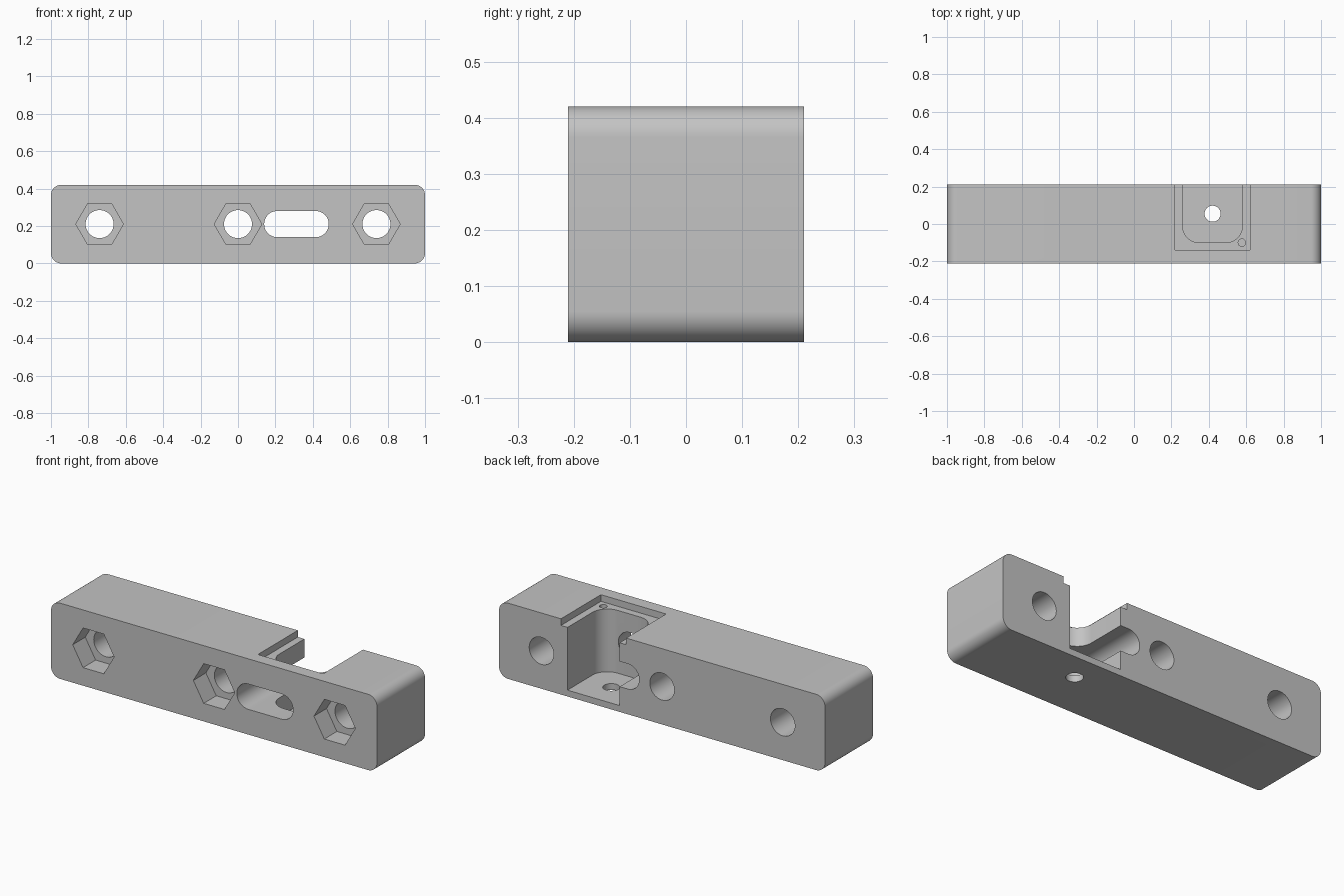
import bpy, bmesh, math
from mathutils import Matrix, Vector

cube = bpy.data.objects.get("Cube")
if cube:
    bpy.data.objects.remove(cube, do_unlink=True)

grey = bpy.data.materials.new("plain grey")
grey.use_nodes = True
colour = (0.55, 0.55, 0.55, 1)
grey.diffuse_color = colour
grey.node_tree.nodes["Principled BSDF"].inputs["Base Color"].default_value = colour

LENGTH, DEPTH, HEIGHT = 2.0, 0.42, 0.42
MID = HEIGHT / 2
BACK = DEPTH / 2


def rounded(x0, x1, v0, v1, radii, steps=12):
    """Rectangle outline, radii ordered from lower left anticlockwise."""
    points = []
    corners = [(x0, v0, 1, 1), (x1, v0, -1, 1), (x1, v1, -1, -1), (x0, v1, 1, -1)]
    for i, ((x, v, sx, sv), r) in enumerate(zip(corners, radii)):
        count = steps if r else 0
        for k in range(count + 1):
            a = math.pi * (1 + i / 2) + (math.pi / 2 * k / count if count else 0)
            points.append((x + sx * r + r * math.cos(a), v + sv * r + r * math.sin(a)))
    return points


def circle(cx, cv, r, sides=48):
    return [(cx + r * math.cos(math.tau * k / sides), cv + r * math.sin(math.tau * k / sides))
            for k in range(sides)]


def prism(name, outline, start, end, axis):
    """Extrude an outline: axis Y takes (x, z) points, axis Z takes (x, y) points."""
    bm = bmesh.new()
    place = (lambda u, v: (u, start, v)) if axis == "Y" else (lambda u, v: (u, v, start))
    face = bm.faces.new([bm.verts.new(place(u, v)) for u, v in outline])
    push = Vector((0, end - start, 0)) if axis == "Y" else Vector((0, 0, end - start))
    new = bmesh.ops.extrude_face_region(bm, geom=[face])["geom"]
    bmesh.ops.translate(bm, vec=push, verts=[g for g in new if isinstance(g, bmesh.types.BMVert)])
    bmesh.ops.remove_doubles(bm, verts=bm.verts, dist=1e-5)
    bmesh.ops.recalc_face_normals(bm, faces=bm.faces)
    mesh = bpy.data.meshes.new(name)
    bm.to_mesh(mesh)
    bm.free()
    mesh.materials.append(grey)
    obj = bpy.data.objects.new(name, mesh)
    bpy.context.collection.objects.link(obj)
    return obj


# Bar with rounded long edges at both ends
bar = prism("mounting_bar", rounded(-LENGTH / 2, LENGTH / 2, 0, HEIGHT, [0.055] * 4),
            -BACK, BACK, "Y")

cutters = []
# Bolt bores with hexagonal nut pockets in the front
for x in (-0.74, 0, 0.74):
    cutters.append(prism("bolt_bore", circle(x, MID, 0.075), -0.3, 0.3, "Y"))
    cutters.append(prism("nut_pocket", circle(x, MID, 0.127, 6), -0.3, -BACK + 0.11, "Y"))

# Through slot
cutters.append(prism("slot", rounded(0.14, 0.485, MID - 0.07, MID + 0.07, [0.0699] * 4),
                     -0.3, 0.3, "Y"))

# Deep pocket open to the back, with a shallow ledge around it
cutters.append(prism("deep_pocket", rounded(0.26, 0.58, -0.1, 0.3, [0.09, 0.09, 0, 0]),
                     0.035, 0.5, "Z"))
cutters.append(prism("ledge", rounded(0.22, 0.62, -0.14, 0.3, [0] * 4), HEIGHT - 0.037, 0.5, "Z"))

# Floor hole and small blind screw hole
cutters.append(prism("floor_hole", circle(0.42, 0.055, 0.043, 32), -0.1, 0.1, "Z"))
cutters.append(prism("screw_hole", circle(0.577, -0.1, 0.02, 24), 0.25, 0.5, "Z"))

bpy.context.view_layer.objects.active = bar
for cutter in cutters:
    mod = bar.modifiers.new(cutter.name, "BOOLEAN")
    mod.operation = "DIFFERENCE"
    mod.solver = "EXACT"
    mod.object = cutter
    bpy.ops.object.modifier_apply(modifier=mod.name)
    bpy.data.objects.remove(cutter, do_unlink=True)

bpy.ops.object.select_all(action="DESELECT")
bar.select_set(True)
bpy.ops.object.shade_smooth_by_angle(angle=math.radians(30))
